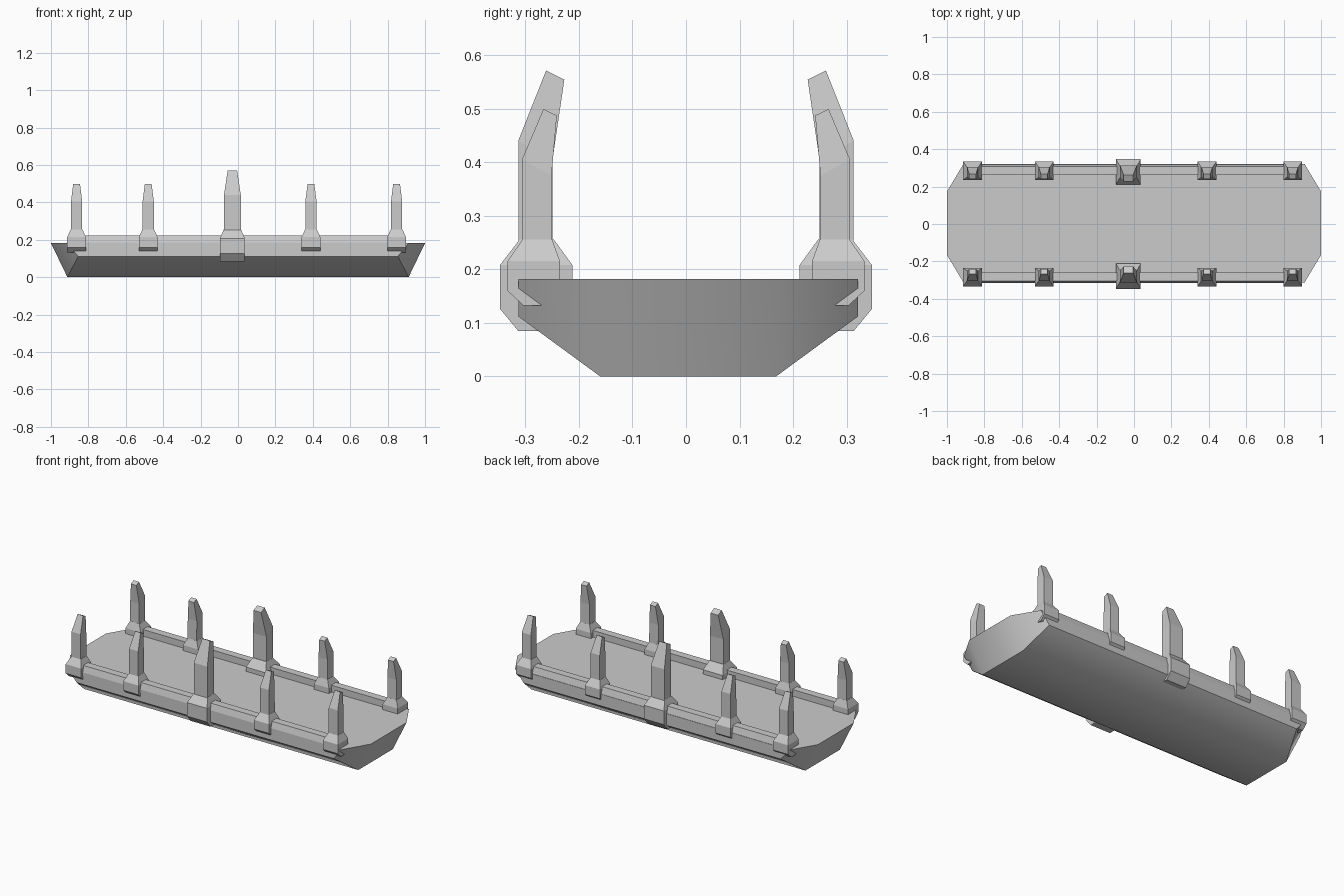
import bpy, bmesh, math

if "Cube" in bpy.data.objects:
    bpy.data.objects.remove(bpy.data.objects["Cube"])


def loft(name, rings, x=0, y=0, mirror_y=False):
    """Join equal-length rings of points into a closed solid."""
    bm = bmesh.new()
    loops = [[bm.verts.new(p) for p in ring] for ring in rings]
    n = len(loops[0])
    for a, b in zip(loops, loops[1:]):
        for i in range(n):
            j = (i + 1) % n
            bm.faces.new((a[i], a[j], b[j], b[i]))
    bm.faces.new(loops[0])
    bm.faces.new(loops[-1])
    bmesh.ops.recalc_face_normals(bm, faces=bm.faces)
    mesh = bpy.data.meshes.new(name)
    bm.to_mesh(mesh)
    bm.free()
    ob = bpy.data.objects.new(name, mesh)
    bpy.context.collection.objects.link(ob)
    ob.location = (x, y, 0)
    if mirror_y:
        mod = ob.modifiers.new("Mirror", 'MIRROR')
        mod.use_axis = (False, True, False)
        mod.use_mirror_merge = False
    return ob


def quad(hx, y_out, y_in, z_out, z_in=None):
    """Four-sided ring, optionally tilted between its outer and inner edge."""
    z_in = z_out if z_in is None else z_in
    return [(-hx, y_out, z_out), (hx, y_out, z_out), (hx, y_in, z_in), (-hx, y_in, z_in)]


# Hull: flat deck with clipped corners and a tapered underside
bm = bmesh.new()
deck, sides, ends = [], {}, {}
for sx, sy in ((1, 1), (-1, 1), (-1, -1), (1, -1)):
    tip = bm.verts.new((sx, sy * .17, .182))
    shoulder = bm.verts.new((sx * .912, sy * .317, .182))
    chine = bm.verts.new((sx * .855, sy * .317, .112))
    keel = bm.verts.new((sx * .912, sy * .164, 0))
    bm.faces.new((tip, shoulder, chine, keel))
    deck += [tip, shoulder] if sx * sy > 0 else [shoulder, tip]
    sides[sx, sy] = (shoulder, chine, keel)
    ends[sx, sy] = (tip, keel)
bm.faces.new(deck)
bm.faces.new([ends[k][1] for k in ((1, 1), (-1, 1), (-1, -1), (1, -1))])
for s in (1, -1):
    a, b = sides[1, s], sides[-1, s]
    for i in range(2):
        bm.faces.new((a[i], a[i + 1], b[i + 1], b[i]))
    a, b = ends[s, 1], ends[s, -1]
    bm.faces.new((a[0], a[1], b[1], b[0]))
bmesh.ops.recalc_face_normals(bm, faces=bm.faces)
mesh = bpy.data.meshes.new("hull")
bm.to_mesh(mesh)
bm.free()
hull = bpy.data.objects.new("hull", mesh)
hull.location.y = .004
bpy.context.collection.objects.link(hull)
bpy.context.view_layer.objects.active = hull
hull.select_set(True)
bpy.ops.object.shade_smooth_by_angle(angle=math.radians(40))

# Side rails along both deck edges
rail_profile = [(.317, .165), (.317, .185), (.306, .222), (.26, .222), (.26, .165)]
loft("side_rail", [[(x, y, z) for y, z in rail_profile] for x in (-.88, .88)],
     y=.002, mirror_y=True)

# Small posts with chamfered collars
for i, x in enumerate((-.863, -.48, .39, .848)):
    loft(f"small_collar_{i}", [
        quad(.05, .303, .265, .132), quad(.05, .333, .235, .16),
        quad(.05, .333, .235, .215), quad(.031, .305, .25, .256)], x, mirror_y=True)
    loft(f"small_post_{i}", [
        quad(.03, .306, .25, .2), quad(.03, .306, .251, .405, .375),
        quad(.018, .266, .241, .499, .487)], x, mirror_y=True)

# Large middle posts with deeper collars
loft("large_collar", [
    quad(.066, .313, .246, .085), quad(.066, .347, .212, .126),
    quad(.066, .347, .212, .208), quad(.046, .31, .247, .256)], -.03, mirror_y=True)
loft("large_post", [
    quad(.045, .313, .249, .2), quad(.045, .313, .249, .44, .405),
    quad(.025, .261, .227, .571, .554)], -.03, mirror_y=True)
